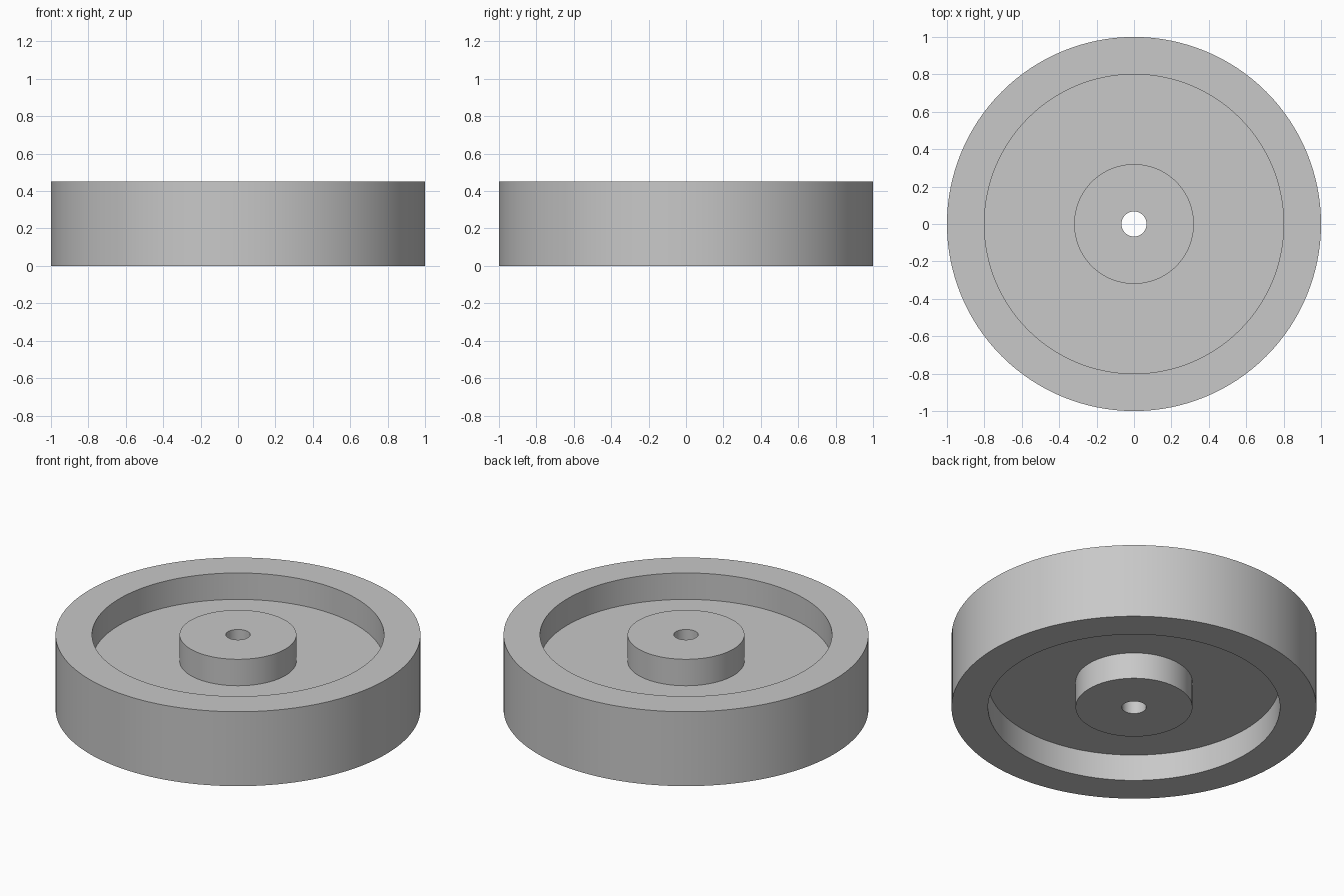
import bpy
import bmesh
import math

cube = bpy.data.objects.get("Cube")
if cube:
    bpy.data.objects.remove(cube, do_unlink=True)

SEGMENTS = 128
HEIGHT = 0.45
RECESS = 0.16          # depth of the groove on each side
RIM_OUTER, RIM_INNER = 1.0, 0.8
HUB, BORE = 0.32, 0.067

grey = bpy.data.materials.new("plain_grey")
grey.use_nodes = True
colour = (0.58, 0.58, 0.58, 1)
grey.diffuse_color = colour
grey.node_tree.nodes["Principled BSDF"].inputs["Base Color"].default_value = colour


def lathe(name, profile):
    """Revolve a closed (radius, height) profile around the z axis."""
    bm = bmesh.new()
    rings = []
    for radius, z in profile:
        ring = []
        for i in range(SEGMENTS):
            a = math.tau * i / SEGMENTS
            ring.append(bm.verts.new((radius * math.cos(a), radius * math.sin(a), z)))
        rings.append(ring)
    for k, lower in enumerate(rings):
        upper = rings[(k + 1) % len(rings)]
        for i in range(SEGMENTS):
            j = (i + 1) % SEGMENTS
            bm.faces.new((lower[i], lower[j], upper[j], upper[i]))
    bmesh.ops.recalc_face_normals(bm, faces=bm.faces)
    mesh = bpy.data.meshes.new(name)
    bm.to_mesh(mesh)
    bm.free()
    mesh.materials.append(grey)
    obj = bpy.data.objects.new(name, mesh)
    bpy.context.collection.objects.link(obj)
    bpy.ops.object.select_all(action="DESELECT")
    obj.select_set(True)
    bpy.context.view_layer.objects.active = obj
    bpy.ops.object.shade_smooth_by_angle(angle=math.radians(30))
    return obj


# One solid wheel: bored hub, thin web and thick rim, the same on both sides
upper_half = [(BORE, HEIGHT), (HUB, HEIGHT), (HUB, HEIGHT - RECESS),
              (RIM_INNER, HEIGHT - RECESS), (RIM_INNER, HEIGHT), (RIM_OUTER, HEIGHT)]
lower_half = [(r, HEIGHT - z) for r, z in reversed(upper_half)]
lathe("wheel", upper_half + lower_half)
